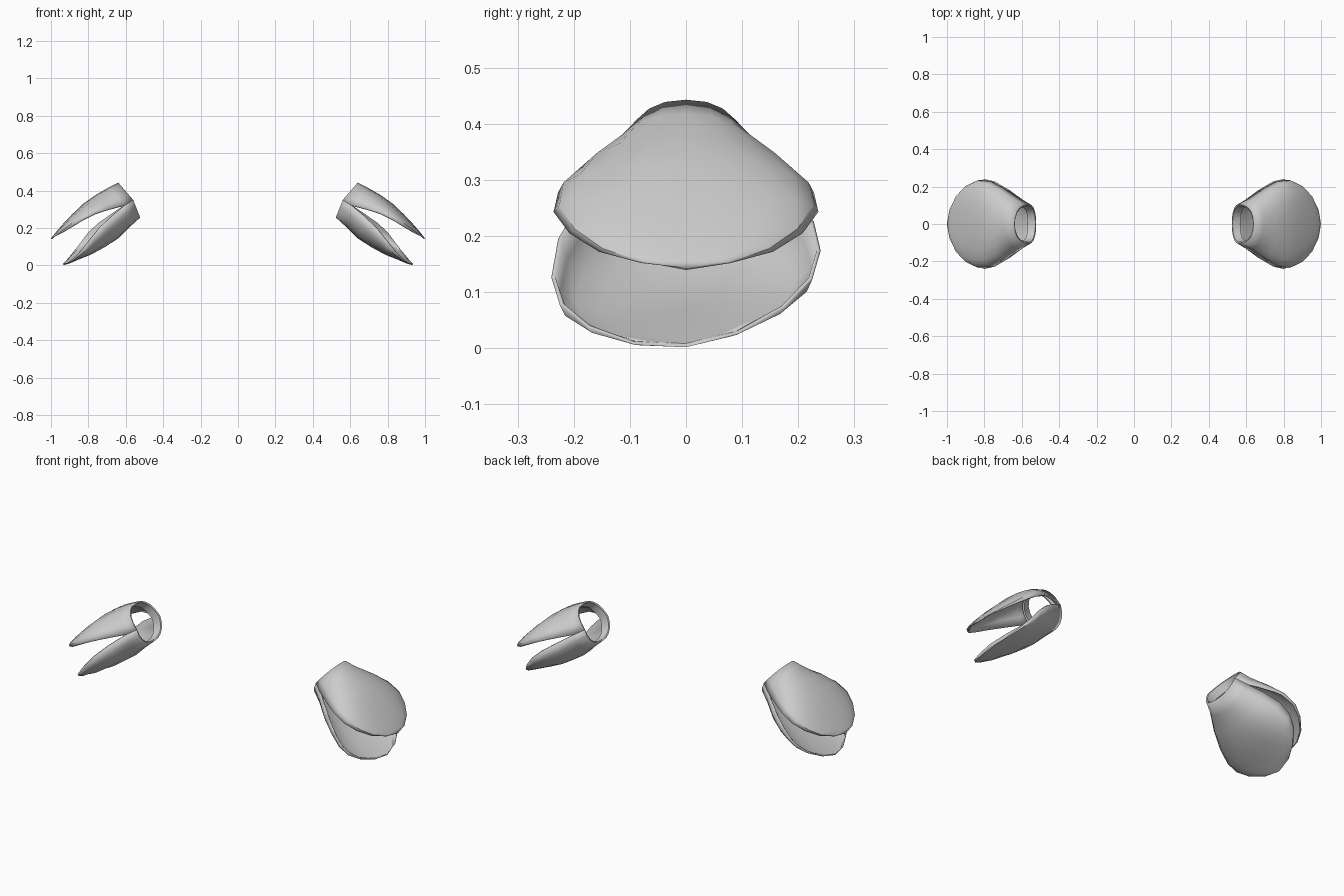
import bpy, bmesh, math
from mathutils import Vector

if "Cube" in bpy.data.objects:
    bpy.data.objects.remove(bpy.data.objects["Cube"])

grey = bpy.data.materials.new("light_grey")
grey.diffuse_color = (0.6, 0.6, 0.6, 1)
grey.use_nodes = True
grey.node_tree.nodes["Principled BSDF"].inputs["Base Color"].default_value = grey.diffuse_color

# stations from collar to tip: edge x, edge z, half width, crest x, crest z
UPPER = [(.56, .35, .105, .64, .443), (.605, .322, .135, .69, .418),
         (.69, .30, .19, .76, .378), (.76, .278, .228, .83, .328),
         (.83, .243, .236, .885, .275), (.89, .205, .208, .93, .228),
         (.945, .172, .155, .965, .188), (.985, .152, .08, .99, .158),
         (1.0, .143, 0, 1.0, .143)]
LOWER = [(.56, .35, .105, .523, .256), (.605, .322, .135, .576, .208),
         (.68, .265, .19, .64, .145), (.745, .21, .228, .715, .096),
         (.80, .15, .24, .785, .063), (.84, .10, .225, .84, .042),
         (.88, .055, .175, .88, .025), (.917, .018, .095, .915, .01),
         (.933, .002, 0, .933, .002)]
STEPS = 10


def arc(station, twist=0):
    """Row of points from the front edge over the crest to the back edge."""
    ex, ez, w, cx, cz = station
    row = []
    for i in range(STEPS + 1):
        a = math.pi * (i / STEPS - .5)
        y = w * math.copysign(abs(math.sin(a)) ** .88, a)
        h = max(math.cos(a), 0) ** .88
        row.append(Vector((ex + (cx - ex) * h, y, ez + (cz - ez) * h + twist * y)))
    return row


def loft(name, rows, side, closed, outward, thick):
    """Skin rows of points, then give the skin some thickness."""
    bm = bmesh.new()
    grid = [[bm.verts.new((p.x * side, p.y, p.z)) for p in r] for r in rows]
    n = len(rows[0])
    for a, b in zip(grid, grid[1:]):
        for i in range(n if closed else n - 1):
            j = (i + 1) % n
            bm.faces.new((a[i], a[j], b[j], b[i]))
    bmesh.ops.remove_doubles(bm, verts=bm.verts, dist=.0005)
    bm.normal_update()
    hint = Vector((outward.x * side, outward.y, outward.z))
    if sum(f.normal.dot(hint) * f.calc_area() for f in bm.faces) < 0:
        bmesh.ops.reverse_faces(bm, faces=bm.faces)
    me = bpy.data.meshes.new(name)
    bm.to_mesh(me)
    bm.free()
    me.materials.append(grey)
    ob = bpy.data.objects.new(name, me)
    bpy.context.collection.objects.link(ob)
    if thick:
        mod = ob.modifiers.new("thickness", "SOLIDIFY")
        mod.thickness = thick
        mod.offset = -1
    bpy.ops.object.select_all(action='DESELECT')
    ob.select_set(True)
    bpy.context.view_layer.objects.active = ob
    bpy.ops.object.shade_smooth_by_angle(angle=math.radians(40))
    return ob


axis = Vector((.84, 0, -.54))
for side, tag in ((1, "right"), (-1, "left")):
    # two curved flaps that part like a beak
    loft("upper_flap_" + tag, [arc(s) for s in UPPER], side, False,
         Vector((.5, 0, .85)), .007)
    loft("lower_flap_" + tag,
         [arc(s, .1 * min(max(k - 1, 0) / 3, 1)) for k, s in enumerate(LOWER)],
         side, False, Vector((-.5, 0, -.85)), .007)

    # collar lining inside the round opening
    rim = arc(UPPER[0]) + arc(LOWER[0])[-2:0:-1]
    mid = sum(rim, Vector()) / len(rim)
    lining = [[mid + (p - mid) * s + axis * d for p in rim]
              for s, d in ((1, 0), (.93, .002), (.86, .045), (.93, .05))]
    loft("collar_" + tag, lining, side, True, -axis, 0)
